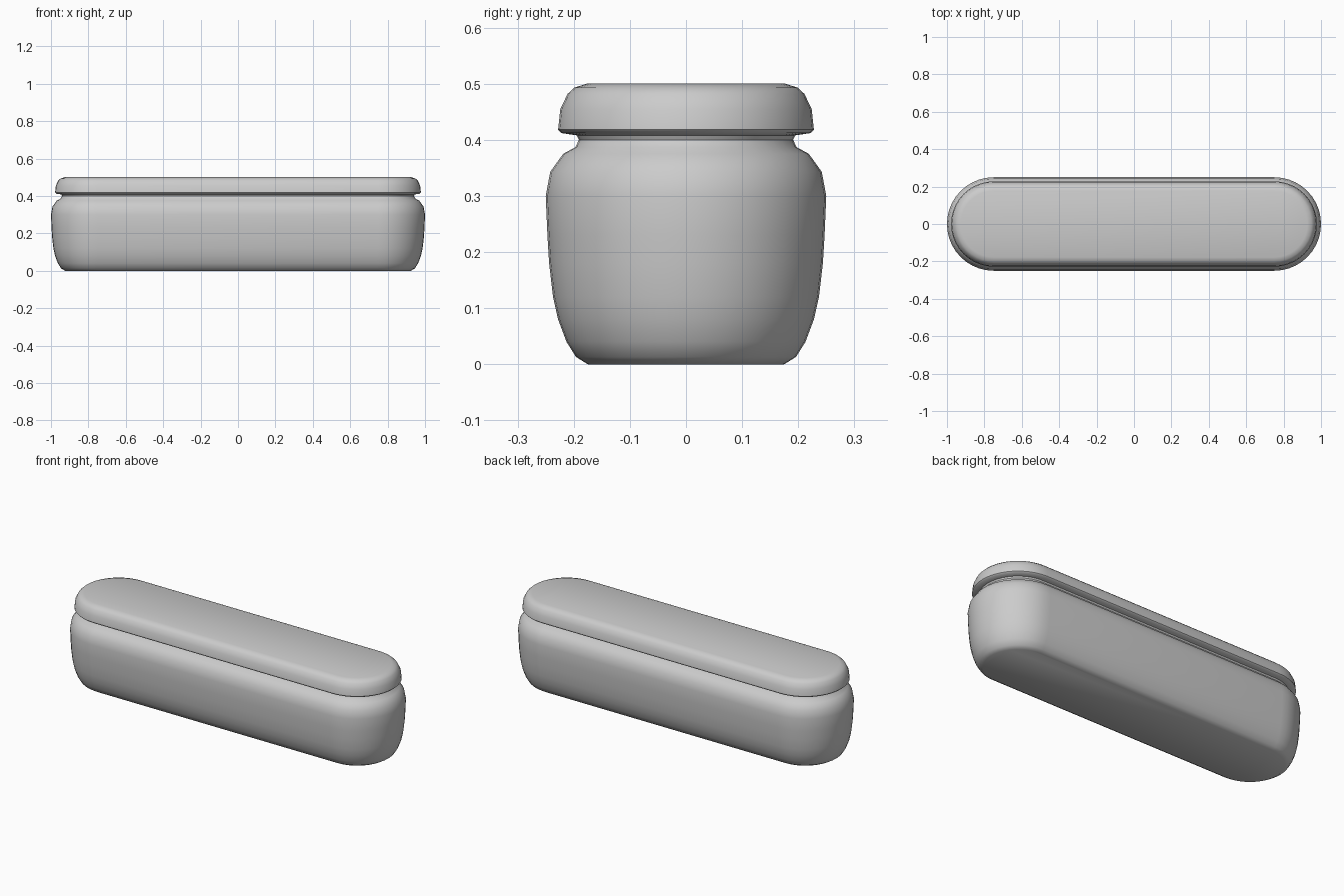
import bpy, bmesh, math

if "Cube" in bpy.data.objects:
    bpy.data.objects.remove(bpy.data.objects["Cube"])

HALF_STRAIGHT = 0.75   # centre of each rounded end
SEG = 20               # segments per rounded end


def stadium(r, z):
    """Pill-shaped outline of half-width r at height z."""
    pts = []
    for side in (1, -1):
        for i in range(SEG + 1):
            a = -math.pi / 2 + math.pi * i / SEG
            pts.append((side * (HALF_STRAIGHT + r * math.cos(a)), side * r * math.sin(a), z))
    return pts


def loft(name, profile):
    """Stack pill outlines from (half-width, height) pairs and cap the ends."""
    bm = bmesh.new()
    rings = [[bm.verts.new(p) for p in stadium(r, z)] for r, z in profile]
    n = len(rings[0])
    for a, b in zip(rings, rings[1:]):
        for i in range(n):
            j = (i + 1) % n
            bm.faces.new((a[i], a[j], b[j], b[i]))
    bm.faces.new(rings[0][::-1])
    bm.faces.new(rings[-1])
    bmesh.ops.recalc_face_normals(bm, faces=bm.faces)
    mesh = bpy.data.meshes.new(name)
    bm.to_mesh(mesh)
    bm.free()
    ob = bpy.data.objects.new(name, mesh)
    bpy.context.collection.objects.link(ob)
    bpy.ops.object.select_all(action='DESELECT')
    ob.select_set(True)
    bpy.context.view_layer.objects.active = ob
    bpy.ops.object.shade_smooth_by_angle(angle=math.radians(40))
    return ob


# bulging box body with a recessed neck
loft("box_body", [
    (0.175, 0.0), (0.196, 0.013), (0.213, 0.04), (0.228, 0.08),
    (0.237, 0.12), (0.244, 0.18), (0.247, 0.23), (0.25, 0.30),
    (0.242, 0.343), (0.219, 0.375), (0.197, 0.387), (0.191, 0.40),
])

# rounded lid with an overhanging lip
loft("lid", [
    (0.191, 0.40), (0.195, 0.408), (0.222, 0.412), (0.228, 0.418),
    (0.224, 0.455), (0.211, 0.482), (0.199, 0.493), (0.177, 0.50),
])
